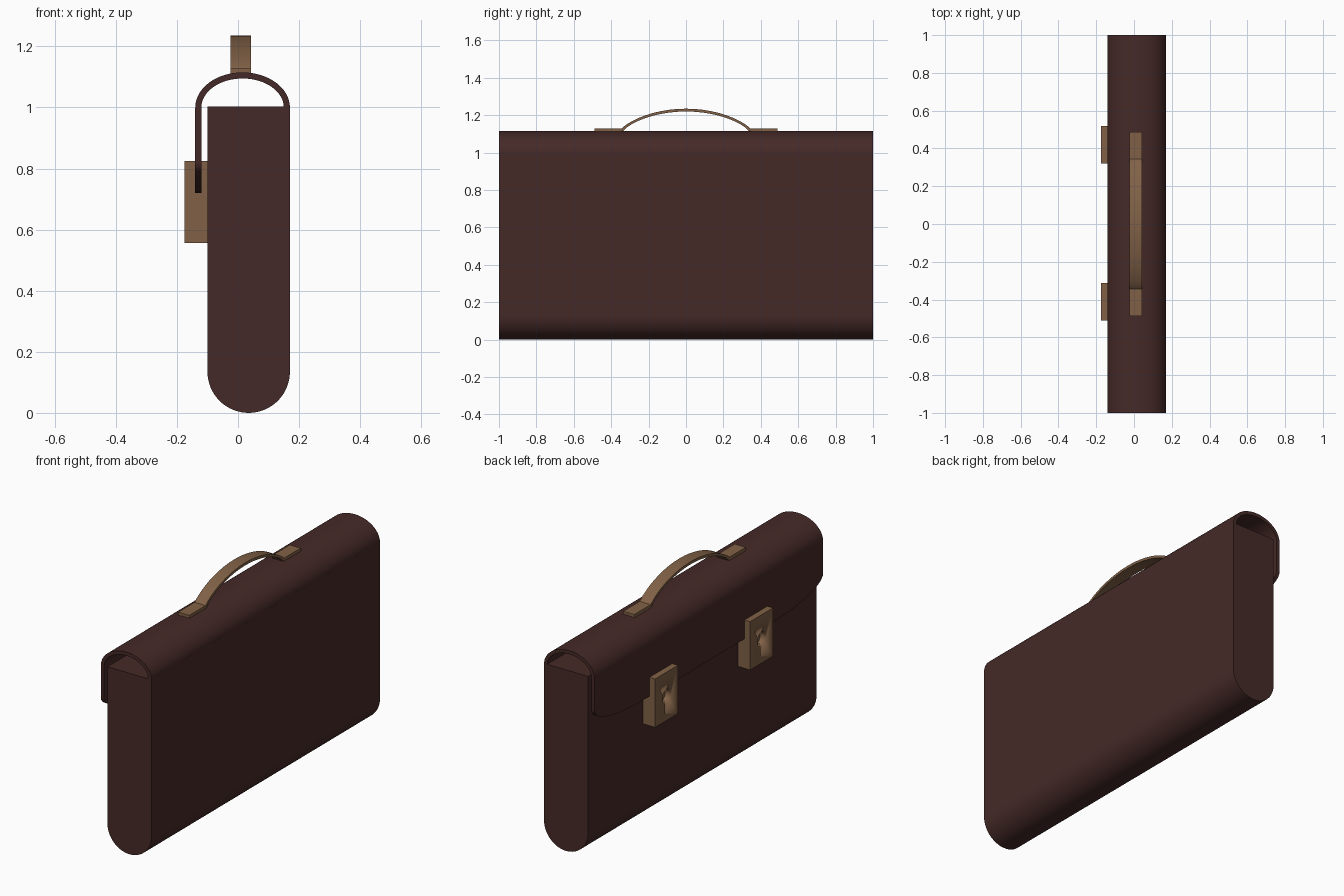
import bpy, bmesh
from math import sin, cos, pi, radians

if "Cube" in bpy.data.objects:
    bpy.data.objects.remove(bpy.data.objects["Cube"])


def material(name, color):
    m = bpy.data.materials.new(name)
    m.diffuse_color = color
    m.use_nodes = True
    m.node_tree.nodes["Principled BSDF"].inputs["Base Color"].default_value = m.diffuse_color
    return m


LEATHER = material("dark_leather", (0.06, 0.023, 0.021, 1))
TAN = material("tan_trim", (0.22, 0.12, 0.062, 1))


def finish(name, bm, mat):
    bmesh.ops.recalc_face_normals(bm, faces=bm.faces)
    me = bpy.data.meshes.new(name)
    bm.to_mesh(me)
    bm.free()
    ob = bpy.data.objects.new(name, me)
    bpy.context.collection.objects.link(ob)
    me.materials.append(mat)
    bpy.ops.object.select_all(action='DESELECT')
    ob.select_set(True)
    bpy.context.view_layer.objects.active = ob
    bpy.ops.object.shade_smooth_by_angle(angle=radians(30))
    return ob


def prism(name, points, offset, mat):
    """Extrude a closed outline of 3D points along an offset vector."""
    bm = bmesh.new()
    face = bm.faces.new([bm.verts.new(p) for p in points])
    ext = bmesh.ops.extrude_face_region(bm, geom=[face], use_keep_orig=True)
    bmesh.ops.translate(bm, vec=offset,
                        verts=[v for v in ext["geom"] if isinstance(v, bmesh.types.BMVert)])
    return finish(name, bm, mat)


# Case body: flat top, rounded bottom
N = 32
outline = [(0.17, -1, 1.003), (-0.10, -1, 1.003)]
outline += [(0.035 - 0.135 * cos(pi * i / N), -1, 0.135 - 0.135 * sin(pi * i / N))
            for i in range(N + 1)]
prism("case_body", outline, (0, 2, 0), LEATHER)


# Flap: sheet arching over the top, front edge with rounded corners
def flap_edge(y):
    d = max(0, abs(y) - 0.6) / 0.4
    return 0.82 - 0.1 * max(0, 1 - d * d) ** 0.5


def flap_section(a, b):
    return [(0.015 + a * cos(pi * i / N), 1.0 + b * sin(pi * i / N)) for i in range(N + 1)]


corner = [0.6 + 0.4 * sin(pi / 2 * i / 14) for i in range(15)]
ys = [-y for y in reversed(corner)] + corner
bm = bmesh.new()
rows = []
for y in ys:
    outer = flap_section(0.155, 0.115) + [(-0.14, flap_edge(y))]
    inner = flap_section(0.135, 0.095) + [(-0.12, flap_edge(y))]
    rows.append([bm.verts.new((x, y, z)) for x, z in outer + inner[::-1]])
count = len(rows[0])
for r, s in zip(rows, rows[1:]):
    for i in range(count):
        j = (i + 1) % count
        bm.faces.new((r[i], r[j], s[j], s[i]))
for r in (rows[0], rows[-1]):
    for i in range(count // 2 - 1):
        bm.faces.new((r[i], r[i + 1], r[count - 2 - i], r[count - 1 - i]))
finish("flap", bm, LEATHER)


# Handle: arched strap and its two end pads
def arch(half, base, height):
    ts = [-cos(pi * i / 24) for i in range(25)]
    return [(-0.025, half * t, base + height * max(0, 1 - t * t) ** 0.75) for t in ts]


prism("handle_strap", arch(0.355, 1.115, 0.12) + arch(0.335, 1.115, 0.105)[::-1],
      (0.068, 0, 0), TAN)
for side, label in ((1, "left"), (-1, "right")):
    a, b = 0.345 * side, 0.488 * side
    prism("handle_pad_" + label,
          [(-0.025, a, 1.105), (-0.025, b, 1.105), (-0.025, b, 1.13), (-0.025, a, 1.13)],
          (0.068, 0, 0), TAN)

# Locks: square blocks with a recessed keyhole
for cy, label in ((0.42, "left"), (-0.412, "right")):
    lock = prism("lock_" + label,
                 [(-0.175, cy + u, z) for u, z in
                  ((-0.1, 0.557), (0.1, 0.557), (0.1, 0.825), (-0.1, 0.825))],
                 (0.077, 0, 0), TAN)
    start = radians(-72)
    hole = [(-0.2, cy + 0.038 * cos(start + i * radians(324) / 24),
             0.69 + 0.038 * sin(start + i * radians(324) / 24)) for i in range(25)]
    hole += [(-0.2, cy - 0.012, 0.595), (-0.2, cy + 0.012, 0.595)]
    cutter = prism("keyhole_cutter_" + label, hole, (0.06, 0, 0), TAN)
    cutter.hide_render = True
    cutter.hide_set(True)
    cut = lock.modifiers.new("keyhole", 'BOOLEAN')
    cut.operation = 'DIFFERENCE'
    cut.solver = 'EXACT'
    cut.object = cutter
